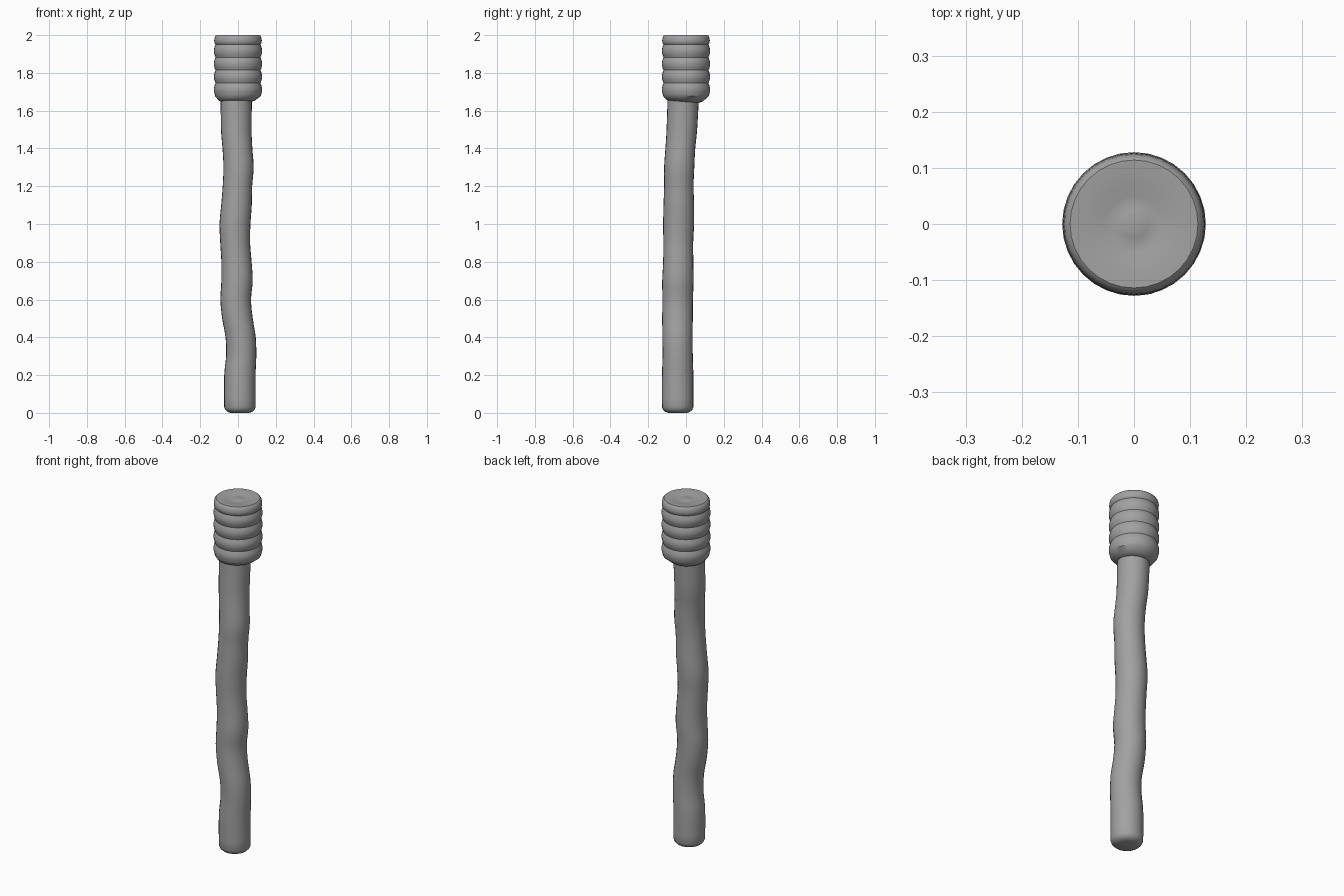
import bpy, bmesh, math
from mathutils import Vector

if "Cube" in bpy.data.objects:
    bpy.data.objects.remove(bpy.data.objects["Cube"])

grey = bpy.data.materials.new("plain_grey")
grey.use_nodes = True
colour = (0.36, 0.36, 0.36, 1)
grey.diffuse_color = colour
grey.node_tree.nodes["Principled BSDF"].inputs["Base Color"].default_value = colour


def loft(name, rings, sides):
    """Skin a capped tube through (centre, radius, tilt) rings."""
    bm = bmesh.new()
    loops = []
    for centre, radius, tilt in rings:
        loop = []
        for i in range(sides):
            a = math.tau * i / sides
            y = radius * math.sin(a)
            loop.append(bm.verts.new(centre + Vector((radius * math.cos(a), y, tilt * y))))
        loops.append(loop)
    for low, high in zip(loops, loops[1:]):
        for i in range(sides):
            j = (i + 1) % sides
            bm.faces.new((low[i], low[j], high[j], high[i]))
    bm.faces.new(loops[0][::-1])
    bm.faces.new(loops[-1])
    mesh = bpy.data.meshes.new(name)
    bm.to_mesh(mesh)
    bm.free()
    mesh.materials.append(grey)
    obj = bpy.data.objects.new(name, mesh)
    bpy.context.collection.objects.link(obj)
    bpy.ops.object.select_all(action="DESELECT")
    obj.select_set(True)
    bpy.context.view_layer.objects.active = obj
    bpy.ops.object.shade_smooth_by_angle(angle=math.radians(40))
    return obj


def smooth_path(points, steps):
    """Catmull-Rom curve through the points."""
    p = [points[0]] + points + [points[-1]]
    path = []
    for a, b, c, d in zip(p, p[1:], p[2:], p[3:]):
        for k in range(steps):
            t = k / steps
            path.append(0.5 * (2 * b + (c - a) * t + (2 * a - 5 * b + 4 * c - d) * t**2
                               + (3 * b - a - 3 * c + d) * t**3))
    return path + [points[-1]]


# Crooked handle: x, y, z of the centre line and radius
stations = [
    (.01, -.044, .03, .083), (.01, -.044, .2, .083), (.017, -.044, .3, .08),
    (.014, -.045, .4, .08), (-.003, -.045, .5, .081), (-.012, -.044, .6, .081),
    (-.005, -.043, .7, .083), (-.008, -.041, .8, .08), (-.015, -.041, .9, .079),
    (-.016, -.039, 1.0, .082), (-.008, -.038, 1.1, .081), (-.003, -.038, 1.2, .078),
    (.003, -.036, 1.3, .08), (-.003, -.03, 1.4, .079), (-.009, -.022, 1.5, .081),
    (-.009, -.014, 1.68, .083),
]
handle_rings = [(Vector((.01, -.044, z)), r, 0) for z, r in ((0, .05), (.006, .066), (.016, .077))]
handle_rings += [(v.xyz, v.w, 0) for v in smooth_path([Vector(s) for s in stations], 3)]
loft("handle", handle_rings, 24)

# Ridged head: tilted collar, bulging ridges, softly dished top
head_rings = [
    (Vector((-.009, -.014, 1.648)), .083, -.08),
    (Vector((-.006, -.009, 1.655)), .098, -.06),
    (Vector((0, 0, 1.677)), .121, 0),
]
bottom, pitch, ridges, steps = 1.677, .0685, 4, 6
for n in range(ridges):
    for k in range(1, steps + 1):
        z = bottom + pitch * (n + k / steps)
        swell = math.sin(math.pi * k / steps)
        head_rings.append((Vector((0, 0, z)), .119 + .009 * swell, 0))
top_profile = [(1.958, .125), (1.972, .126), (1.986, .124), (1.996, .119), (2, .114),
               (1.999, .09), (1.996, .07), (1.993, .05), (1.991, .037), (1.994, .025), (1.996, .012)]
head_rings += [(Vector((0, 0, z)), r, 0) for z, r in top_profile]
loft("ridged_head", head_rings, 32)
